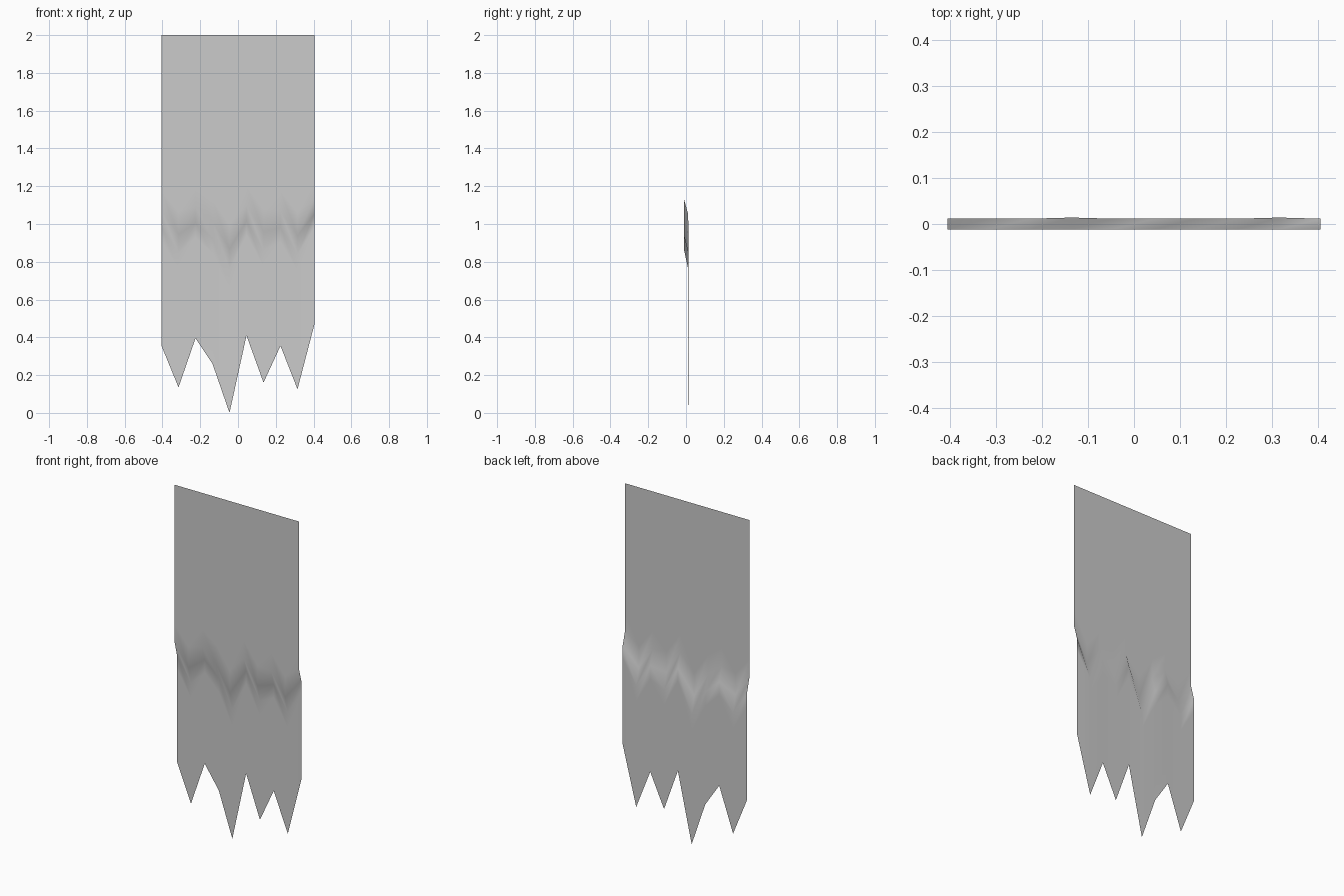
import bpy, bmesh

if "Cube" in bpy.data.objects:
    bpy.data.objects.remove(bpy.data.objects["Cube"])

# Ragged hem: height of each column's lower end, left to right
hem = [0.355, 0.135, 0.395, 0.26, 0.0, 0.41, 0.16, 0.355, 0.125, 0.47]
bulged = {3, 8}            # columns that billow slightly further back
rows = [i / 18 for i in range(10)] + [0.566, 0.619] + [i / 18 for i in range(12, 19)]
half_width, depth = 0.405, 0.0115

# Single-sheet cloth, stretched from a straight top to the hem, with one shallow fold
bm = bmesh.new()
grid = []
for c, low in enumerate(hem):
    x = -half_width + 2 * half_width * c / (len(hem) - 1)
    column = []
    for v in rows:
        back = depth + (0.0025 if c in bulged else 0)
        y = back if v > 0.6 else -depth
        column.append(bm.verts.new((x, y, 2 - v * (2 - low))))
    grid.append(column)
for a, b in zip(grid, grid[1:]):
    for r in range(len(rows) - 1):
        bm.faces.new((a[r], a[r + 1], b[r + 1], b[r])).smooth = True

mesh = bpy.data.meshes.new("torn_banner")
bm.to_mesh(mesh)
bm.free()
banner = bpy.data.objects.new("torn_banner", mesh)
bpy.context.collection.objects.link(banner)
